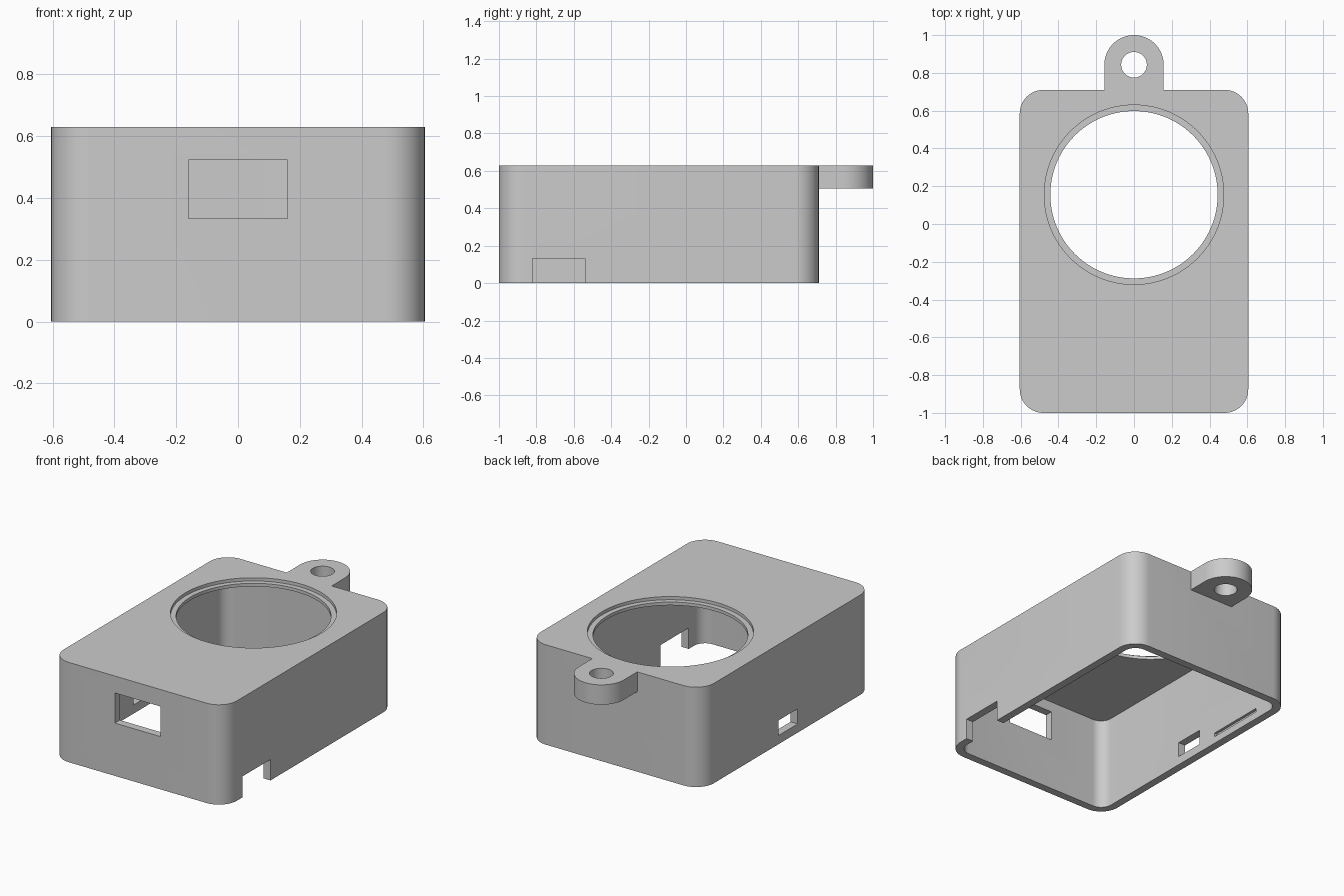
import bpy, bmesh, math

if "Cube" in bpy.data.objects:
    bpy.data.objects.remove(bpy.data.objects["Cube"])

grey = bpy.data.materials.new("light_grey")
grey.diffuse_color = (0.6, 0.6, 0.6, 1)
grey.use_nodes = True
grey.node_tree.nodes["Principled BSDF"].inputs["Base Color"].default_value = grey.diffuse_color


def prism(name, outline, z0, z1):
    """Extrude a closed counter-clockwise outline from z0 up to z1."""
    bm = bmesh.new()
    base = bm.faces.new([bm.verts.new((x, y, z0)) for x, y in outline])
    top = bmesh.ops.extrude_face_region(bm, geom=[base])["geom"]
    bmesh.ops.translate(bm, vec=(0, 0, z1 - z0),
                        verts=[v for v in top if isinstance(v, bmesh.types.BMVert)])
    bmesh.ops.recalc_face_normals(bm, faces=bm.faces)
    mesh = bpy.data.meshes.new(name)
    bm.to_mesh(mesh)
    bm.free()
    mesh.materials.append(grey)
    obj = bpy.data.objects.new(name, mesh)
    bpy.context.collection.objects.link(obj)
    return obj


def arc(cx, cy, r, a0, a1, n):
    return [(cx + r * math.cos(math.radians(a0 + (a1 - a0) * i / n)),
             cy + r * math.sin(math.radians(a0 + (a1 - a0) * i / n))) for i in range(n + 1)]


def rounded_rect(x0, x1, y0, y1, r):
    pts = []
    for cx, cy, a in ((x1 - r, y0 + r, -90), (x1 - r, y1 - r, 0),
                      (x0 + r, y1 - r, 90), (x0 + r, y0 + r, 180)):
        pts += arc(cx, cy, r, a, a + 90, 12)
    return pts


def circle(cx, cy, r, n):
    return arc(cx, cy, r, 0, 360, n)[:-1]


def box(name, x0, x1, y0, y1, z0, z1):
    return prism(name, [(x0, y0), (x1, y0), (x1, y1), (x0, y1)], z0, z1)


def combine(target, tool, operation):
    mod = target.modifiers.new("combine", 'BOOLEAN')
    mod.operation, mod.solver, mod.object = operation, 'EXACT', tool
    bpy.context.view_layer.objects.active = target
    bpy.ops.object.modifier_apply(modifier=mod.name)
    bpy.data.objects.remove(tool, do_unlink=True)


# Outer case with rounded corners
case = prism("case", rounded_rect(-0.605, 0.605, -1, 0.71, 0.125), 0, 0.63)

# Hanging tab with a rounded end
tab = prism("tab", [(-0.157, 0.69), (0.157, 0.69)] + arc(0, 0.843, 0.157, 0, 180, 32),
            0.505, 0.63)
combine(case, tab, 'UNION')

cutters = [
    # Hollow inside, open at the bottom
    prism("hollow", rounded_rect(-0.555, 0.555, -0.95, 0.66, 0.075), -0.1, 0.59),
    # Large round opening and its shallow seat
    prism("opening", circle(0, 0.155, 0.443, 96), 0.5, 0.7),
    prism("seat", circle(0, 0.155, 0.475, 96), 0.61, 0.7),
    # Hole in the tab
    prism("tab_hole", circle(0, 0.843, 0.068, 40), 0.4, 0.7),
    # Front window, right notch and left port
    box("front_window", -0.16, 0.16, -1.1, -0.9, 0.333, 0.523),
    box("right_notch", 0.5, 0.7, -0.82, -0.54, -0.1, 0.132),
    box("left_port", -0.7, -0.5, -0.25, -0.06, 0.055, 0.15),
]
# Snap grooves inside the side walls
for side in (-1, 1):
    cutters.append(box("snap_groove", side * 0.555 - 0.018, side * 0.555 + 0.018,
                       0.08, 0.46, 0.045, 0.07))
for cutter in cutters:
    combine(case, cutter, 'DIFFERENCE')

# Smooth curved walls, sharp edges
bpy.ops.object.select_all(action='DESELECT')
case.select_set(True)
bpy.context.view_layer.objects.active = case
bpy.ops.object.shade_smooth_by_angle(angle=math.radians(30))
